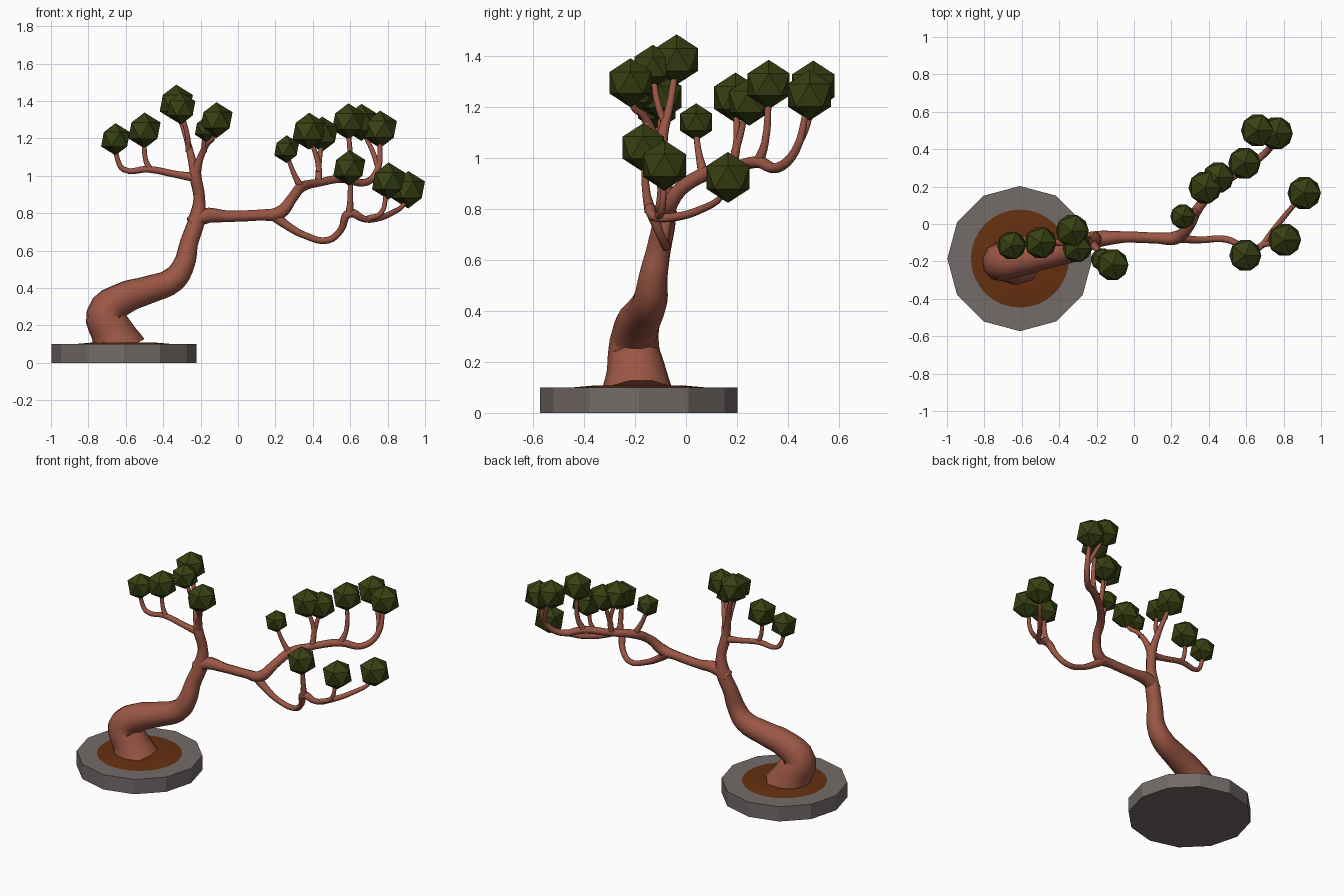
import bpy, math


def material(name, rgb):
    m = bpy.data.materials.new(name)
    m.diffuse_color = (*rgb, 1)
    return m


BARK = material("bark", (0.33, 0.095, 0.06))
LEAF = material("leaf", (0.038, 0.052, 0.006))
SOIL = material("soil", (0.13, 0.03, 0.005))
STONE = material("stone", (0.17, 0.145, 0.14))
POT_X, POT_Y = -0.61, -0.185


def finish(name, mat):
    ob = bpy.context.object
    ob.name = name
    ob.data.materials.append(mat)
    return ob


def limb(name, points, sides=2):
    """Tapered tube through (x, y, z, radius) points."""
    cu = bpy.data.curves.new(name, 'CURVE')
    cu.dimensions = '3D'
    cu.bevel_depth = 1.0
    cu.bevel_resolution = sides
    cu.resolution_u = 4
    cu.use_fill_caps = True
    sp = cu.splines.new('BEZIER')
    sp.bezier_points.add(len(points) - 1)
    for bp, (x, y, z, r) in zip(sp.bezier_points, points):
        bp.co = (x, y, z)
        bp.radius = r
        bp.handle_left_type = bp.handle_right_type = 'AUTO'
    ob = bpy.data.objects.new(name, cu)
    bpy.context.collection.objects.link(ob)
    bpy.ops.object.select_all(action='DESELECT')
    bpy.context.view_layer.objects.active = ob
    ob.select_set(True)
    bpy.ops.object.convert(target='MESH')
    finish(name, BARK)
    bpy.ops.object.shade_smooth_by_angle(angle=math.radians(50))


# twelve-sided pot slab
bpy.ops.mesh.primitive_cylinder_add(vertices=12, radius=0.388, depth=0.1,
                                    location=(POT_X, POT_Y, 0.05))
finish("pot", STONE)

# gently mounded soil
bpy.ops.mesh.primitive_cone_add(vertices=32, radius1=0.308, radius2=0.17, depth=0.012,
                                location=(POT_X, POT_Y, 0.102))
finish("soil", SOIL)

# trunk, bending right and then upwards
limb("trunk", [
    (-0.63, -0.19, 0.07, 0.145), (-0.675, -0.195, 0.17, 0.117), (-0.712, -0.205, 0.26, 0.1),
    (-0.61, -0.19, 0.345, 0.088), (-0.48, -0.165, 0.39, 0.077), (-0.345, -0.14, 0.445, 0.069),
    (-0.288, -0.13, 0.53, 0.058), (-0.262, -0.108, 0.64, 0.049), (-0.222, -0.085, 0.76, 0.046),
    (-0.207, -0.082, 0.88, 0.031), (-0.228, -0.1, 1.0, 0.032), (-0.232, -0.1, 1.06, 0.022)], 3)

# limbs of the crown
limb("left_branch", [
    (-0.22, -0.1, 0.99, 0.026), (-0.32, -0.1, 1.005, 0.019), (-0.48, -0.1, 1.035, 0.018),
    (-0.61, -0.11, 1.033, 0.015), (-0.645, -0.112, 1.09, 0.013), (-0.655, -0.115, 1.18, 0.012)])
limb("top_branch", [
    (-0.23, -0.1, 1.01, 0.028), (-0.25, -0.09, 1.1, 0.022), (-0.275, -0.065, 1.2, 0.016),
    (-0.33, -0.04, 1.36, 0.012)])
limb("front_branch", [
    (-0.23, -0.1, 1.0, 0.028), (-0.2, -0.13, 1.1, 0.018), (-0.165, -0.17, 1.17, 0.015),
    (-0.135, -0.205, 1.2, 0.013), (-0.12, -0.22, 1.28, 0.011)])
limb("right_branch", [
    (-0.25, -0.09, 0.74, 0.042), (-0.19, -0.08, 0.782, 0.044), (-0.05, -0.07, 0.783, 0.03),
    (0.12, -0.075, 0.79, 0.029), (0.22, -0.075, 0.8, 0.036), (0.29, -0.02, 0.88, 0.028),
    (0.34, 0.08, 0.94, 0.028), (0.43, 0.18, 0.962, 0.022), (0.57, 0.285, 0.985, 0.024),
    (0.68, 0.36, 0.963, 0.02), (0.745, 0.43, 1.03, 0.018), (0.76, 0.475, 1.2, 0.012)])
limb("lower_branch", [
    (0.19, -0.075, 0.79, 0.03), (0.26, -0.08, 0.735, 0.022), (0.36, -0.085, 0.68, 0.018),
    (0.48, -0.08, 0.655, 0.018), (0.55, -0.105, 0.71, 0.018), (0.595, -0.14, 0.8, 0.025),
    (0.67, -0.125, 0.77, 0.018), (0.74, -0.04, 0.77, 0.017), (0.82, 0.06, 0.8, 0.015),
    (0.89, 0.14, 0.85, 0.012), (0.91, 0.165, 0.9, 0.011)])

# twigs that carry single leaf clusters
twigs = [
    [(-0.47, -0.1, 1.03, 0.017), (-0.495, -0.1, 1.09, 0.013), (-0.5, -0.1, 1.22, 0.012)],
    [(-0.265, -0.08, 1.13, 0.016), (-0.27, -0.11, 1.21, 0.014), (-0.3, -0.13, 1.33, 0.011)],
    [(-0.18, -0.15, 1.13, 0.015), (-0.18, -0.18, 1.19, 0.012), (-0.17, -0.19, 1.24, 0.01)],
    [(0.34, 0.07, 0.93, 0.022), (0.295, 0.05, 1.02, 0.014), (0.26, 0.037, 1.12, 0.011)],
    [(0.43, 0.18, 0.96, 0.02), (0.43, 0.2, 1.06, 0.015), (0.385, 0.195, 1.2, 0.011)],
    [(0.43, 0.19, 1.02, 0.016), (0.435, 0.21, 1.08, 0.014), (0.45, 0.235, 1.19, 0.011)],
    [(0.565, 0.28, 0.975, 0.022), (0.595, 0.31, 1.06, 0.015), (0.59, 0.325, 1.25, 0.012)],
    [(0.75, 0.435, 1.04, 0.015), (0.72, 0.475, 1.13, 0.013), (0.66, 0.5, 1.25, 0.011)],
    [(0.595, -0.14, 0.79, 0.024), (0.6, -0.155, 0.86, 0.017), (0.6, -0.165, 1.0, 0.012)],
    [(0.69, -0.11, 0.77, 0.016), (0.765, -0.095, 0.8, 0.014), (0.79, -0.085, 0.93, 0.011)],
]
for i, pts in enumerate(twigs, 1):
    limb(f"twig_{i}", pts)

# icosahedral leaf clusters: x, y, z, radius
leaves = [
    (-0.655, -0.115, 1.195, 0.086), (-0.5, -0.1, 1.242, 0.096), (-0.33, -0.037, 1.388, 0.099),
    (-0.305, -0.13, 1.36, 0.086), (-0.17, -0.19, 1.25, 0.068), (-0.115, -0.218, 1.297, 0.096),
    (0.26, 0.04, 1.142, 0.074), (0.38, 0.195, 1.238, 0.099), (0.45, 0.248, 1.222, 0.094),
    (0.59, 0.325, 1.29, 0.097), (0.66, 0.5, 1.285, 0.099), (0.76, 0.485, 1.248, 0.1),
    (0.595, -0.168, 1.042, 0.096), (0.805, -0.085, 0.972, 0.099), (0.91, 0.165, 0.925, 0.1),
]
for i, (x, y, z, r) in enumerate(leaves, 1):
    bpy.ops.mesh.primitive_ico_sphere_add(subdivisions=1, radius=r, location=(x, y, z))
    finish(f"leaf_cluster_{i}", LEAF)
